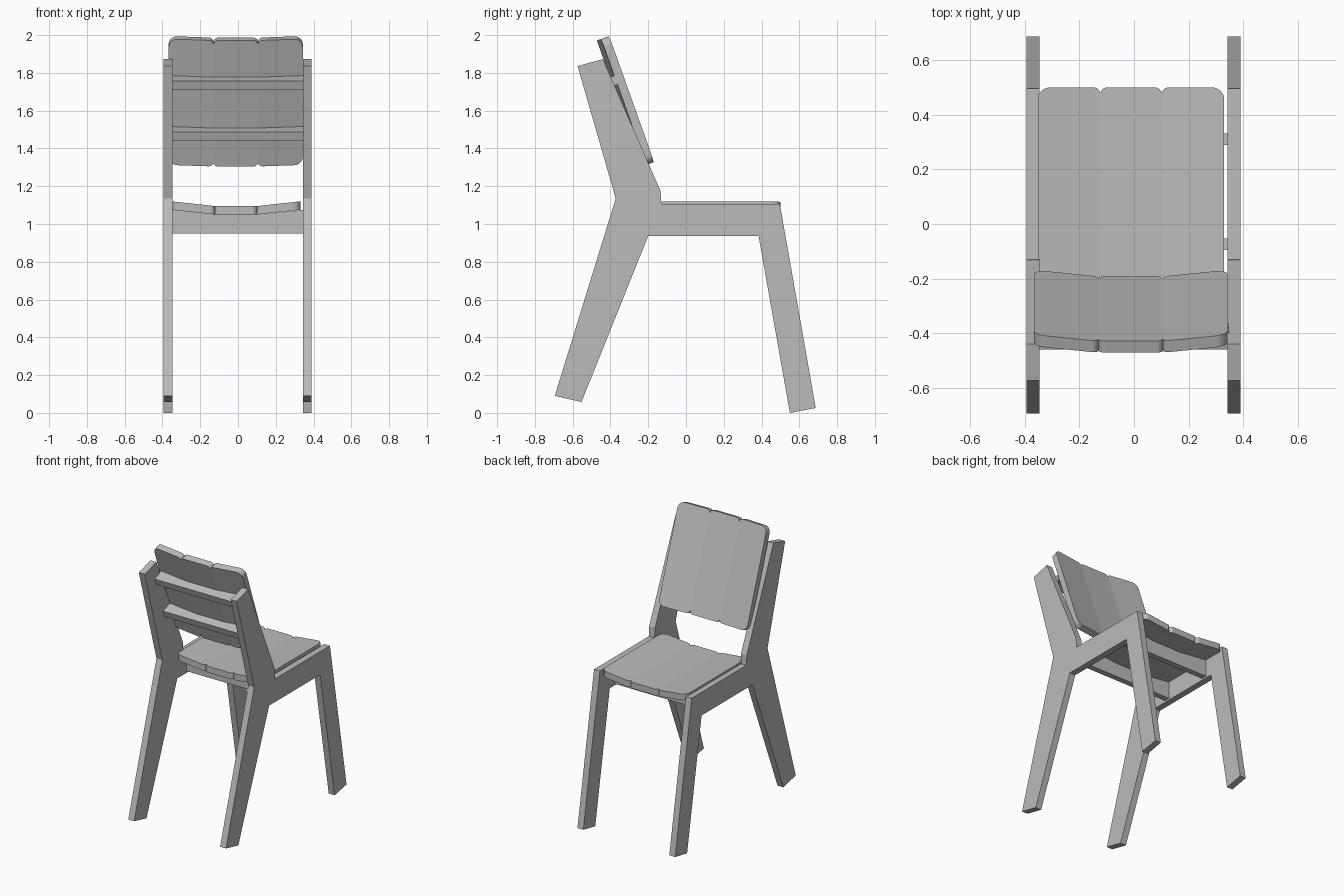
import bpy, bmesh
from math import sin, cos, pi, radians
from mathutils import Vector

cube = bpy.data.objects.get("Cube")
if cube:
    bpy.data.objects.remove(cube)

grey = bpy.data.materials.new("plain_grey")
grey.use_nodes = True
colour = (0.5, 0.5, 0.5, 1)
grey.diffuse_color = colour
grey.node_tree.nodes["Principled BSDF"].inputs["Base Color"].default_value = colour

THICK = 0.045     # board thickness
LIFT = 0.025      # rise of the outer boards at their outer edge
HALF_LEN = 0.354  # half length of each slat


def prism(name, outline, place, d0, d1):
    """Extrude a 2D outline between two depths; place() maps to 3D."""
    bm = bmesh.new()
    low = [bm.verts.new(place(a, b, d0)) for a, b in outline]
    high = [bm.verts.new(place(a, b, d1)) for a, b in outline]
    bm.faces.new(low)
    bm.faces.new(high)
    for i in range(len(low)):
        j = (i + 1) % len(low)
        bm.faces.new((low[i], low[j], high[j], high[i]))
    bmesh.ops.recalc_face_normals(bm, faces=bm.faces)
    mesh = bpy.data.meshes.new(name)
    bm.to_mesh(mesh)
    bm.free()
    mesh.materials.append(grey)
    obj = bpy.data.objects.new(name, mesh)
    bpy.context.collection.objects.link(obj)
    return obj


def slat_outline(u0, u1, r0, r1):
    """Board outline with rounded corners, one radius for each long edge."""
    points = []
    corners = ((u1, 1, 1, r1, 0), (u0, -1, 1, r0, 90),
               (u0, -1, -1, r0, 180), (u1, 1, -1, r1, 270))
    for u, su, st, r, start in corners:
        for k in range(7):
            a = radians(start + 15 * k)
            points.append((u - su * r + r * cos(a), st * (HALF_LEN - r) + r * sin(a)))
    return points


def slatted_panel(name, frame, inner, outer):
    """Three boards: a flat middle one and two that tilt up outward."""
    def place(u, t, n):
        rise = max(0, abs(u) - inner) / (outer - inner) * LIFT
        return frame(u, t, n + rise)
    prism(name + "_middle_slat", slat_outline(-inner, inner, 0.025, 0.025), place, -THICK, 0)
    prism(name + "_left_slat", slat_outline(inner, outer, 0.025, 0.045), place, -THICK, 0)
    prism(name + "_right_slat", slat_outline(-outer, -inner, 0.045, 0.025), place, -THICK, 0)


def crossbar(name, frame, base, inner, t0, t1):
    """Rail whose slat side follows the dished boards."""
    left, right, top = -0.342, 0.36, -THICK
    outline = [(left, base), (right, base), (right, top + LIFT),
               (inner, top), (-inner, top), (left, top + LIFT)]
    prism(name, outline, lambda u, n, t: frame(u, t, n), t0, t1)


def seat_frame(u, t, n):
    return Vector((u - 0.011, 0.147 + t, 1.095 + n))


LEAN = radians(19.6)


def back_frame(u, t, n):
    return Vector((u - 0.012,
                   -0.311 + n * cos(LEAN) - t * sin(LEAN),
                   1.653 + n * sin(LEAN) + t * cos(LEAN)))


# Side frames: legs, seat rail and back post cut from one board
side = [(-0.574, 1.836), (-0.44, 1.873), (-0.135, 1.175), (-0.13, 1.105),
        (0.497, 1.105), (0.687, 0.026), (0.55, 0.0), (0.384, 0.937),
        (-0.2, 0.937), (-0.553, 0.058), (-0.695, 0.09), (-0.372, 1.135)]
for name, x0, x1 in (("left_side_frame", 0.343, 0.39),
                     ("right_side_frame", -0.394, -0.347)):
    prism(name, side, lambda y, z, x: Vector((x, y, z)), x0, x1)

# Seat and backrest boards
slatted_panel("seat", seat_frame, 0.112, 0.342)
slatted_panel("backrest", back_frame, 0.118, 0.355)

# Crossbars under the seat and behind the backrest
crossbar("front_seat_bar", seat_frame, -0.145, 0.112, 0.143, 0.185)
crossbar("rear_seat_bar", seat_frame, -0.145, 0.112, -0.242, -0.2)
crossbar("upper_back_rail", back_frame, -0.105, 0.118, 0.098, 0.148)
crossbar("lower_back_rail", back_frame, -0.105, 0.118, -0.188, -0.138)
